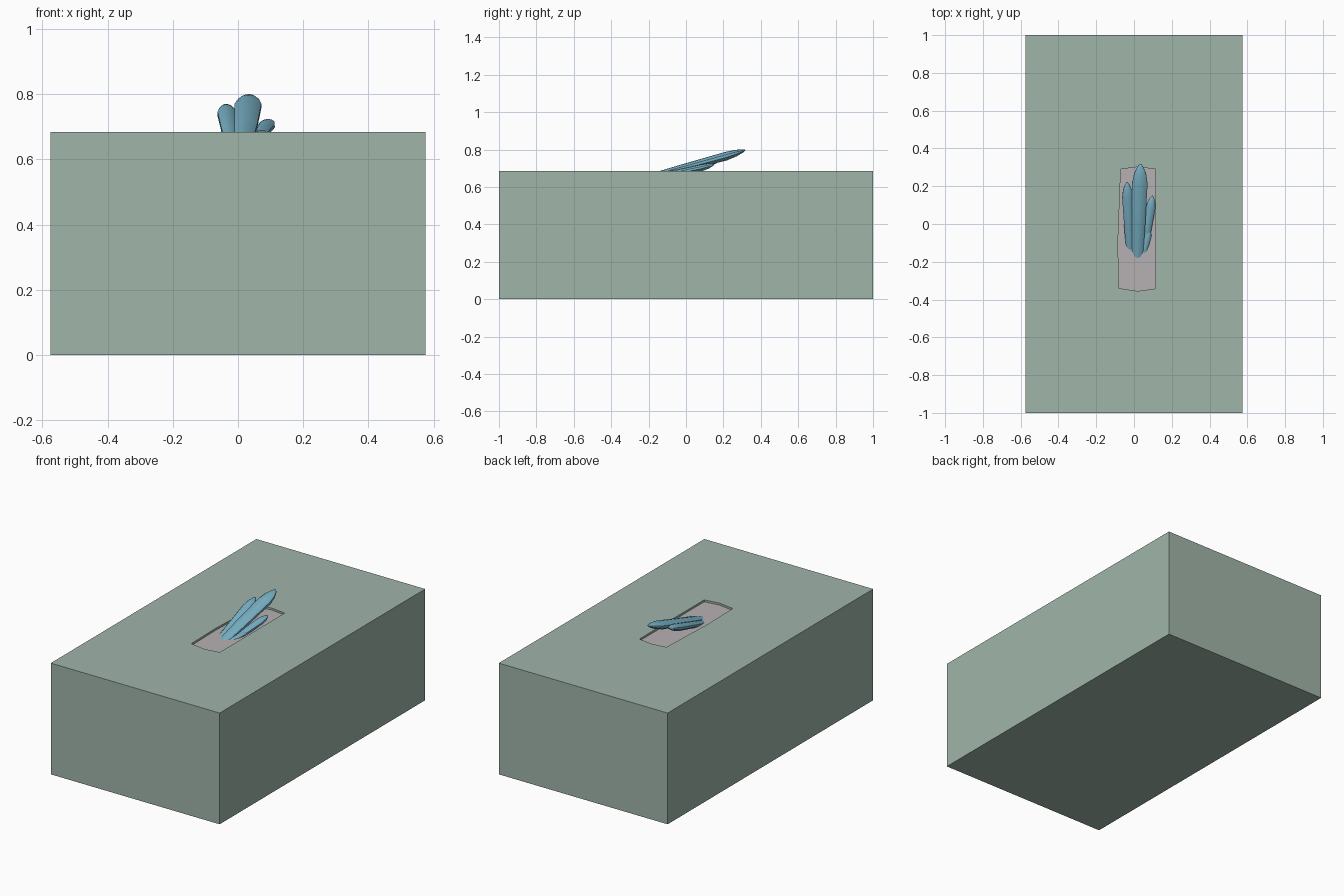
import bpy
import bmesh
import math
from mathutils import Vector

if "Cube" in bpy.data.objects:
    bpy.data.objects.remove(bpy.data.objects["Cube"], do_unlink=True)


def make_material(name, color):
    mat = bpy.data.materials.new(name)
    mat.use_nodes = True
    mat.diffuse_color = (*color, 1)
    mat.node_tree.nodes["Principled BSDF"].inputs["Base Color"].default_value = (*color, 1)
    return mat


sage = make_material("sage green", (0.35, 0.46, 0.40))
grey = make_material("warm grey", (0.47, 0.44, 0.45))
blue = make_material("crystal blue", (0.19, 0.44, 0.56))


def finish(name, bm, *mats):
    bmesh.ops.recalc_face_normals(bm, faces=bm.faces)
    mesh = bpy.data.meshes.new(name)
    bm.to_mesh(mesh)
    bm.free()
    obj = bpy.data.objects.new(name, mesh)
    bpy.context.collection.objects.link(obj)
    for mat in mats:
        mesh.materials.append(mat)
    return obj


# Block with a shallow recess whose ends bow outwards
HALF_X, HALF_Y, TOP, FLOOR = 0.575, 1.0, 0.685, 0.673
bm = bmesh.new()
corners = [(-HALF_X, -HALF_Y), (HALF_X, -HALF_Y), (HALF_X, HALF_Y), (-HALF_X, HALF_Y)]
low = [bm.verts.new((x, y, 0)) for x, y in corners]
high = [bm.verts.new((x, y, TOP)) for x, y in corners]
recess = [(-0.08, -0.34), (0.02, -0.355), (0.115, -0.342),
          (0.115, 0.29), (0.02, 0.302), (-0.07, 0.29), (-0.085, -0.1)]
rim = [bm.verts.new((x, y, TOP)) for x, y in recess]
sunk = [bm.verts.new((x, y, FLOOR)) for x, y in recess]
bm.faces.new(low)
for i in range(4):
    j = (i + 1) % 4
    bm.faces.new((low[i], low[j], high[j], high[i]))
for i in range(len(rim)):
    j = (i + 1) % len(rim)
    bm.faces.new((rim[i], rim[j], sunk[j], sunk[i]))
bm.faces.new(sunk)
# Top surface around the recess, one face per side
for a, b, ring in ((0, 1, (2, 1, 0)), (1, 2, (3, 2)), (2, 3, (5, 4, 3)), (3, 0, (0, 6, 5))):
    bm.faces.new([high[a], high[b]] + [rim[k] for k in ring])
block = finish("block", bm, sage, grey)
for face in block.data.polygons:
    if abs(face.normal.z) > 0.9 and abs(face.center.z - FLOOR) < 0.001:
        face.material_index = 1


# Leaning crystals: faceted shafts that widen, then close to a point
def crystal(name, start, end, half_width, half_thick, lift, sides=10):
    start, end = Vector(start), Vector(end)
    axis = end - start
    across = axis.cross(Vector((0, 0, 1))).normalized()
    up = across.cross(axis).normalized()
    bm = bmesh.new()
    rings = []
    for t, size in ((0, 0.65), (0.35, 0.86), (0.8, 1), (0.9, 0.78), (0.97, 0.4), (1, 0.1)):
        center = start + axis * t + up * lift * max(0, t - 0.8) * 5
        ring = []
        for k in range(sides):
            angle = math.tau * (k + 0.5) / sides
            ring.append(bm.verts.new(center + across * math.cos(angle) * half_width * size
                                     + up * math.sin(angle) * half_thick * size))
        rings.append(ring)
    for a, b in zip(rings, rings[1:]):
        for k in range(sides):
            j = (k + 1) % sides
            bm.faces.new((a[k], a[j], b[j], b[k]))
    bm.faces.new(rings[0])
    bm.faces.new(rings[-1])
    obj = finish(name, bm, blue)
    bpy.ops.object.select_all(action="DESELECT")
    obj.select_set(True)
    bpy.context.view_layer.objects.active = obj
    bpy.ops.object.shade_smooth_by_angle(angle=math.radians(40))


crystal("main_crystal", (0.018, -0.2, 0.652), (0.034, 0.318, 0.793), 0.043, 0.023, 0.004)
crystal("left_crystal", (-0.018, -0.18, 0.645), (-0.037, 0.222, 0.763), 0.031, 0.021, 0.004)
crystal("right_crystal", (0.045, -0.18, 0.648), (0.098, 0.15, 0.717), 0.027, 0.018, 0.002)
crystal("small_crystal", (0.045, -0.19, 0.655), (0.08, -0.03, 0.68), 0.02, 0.016, 0)
